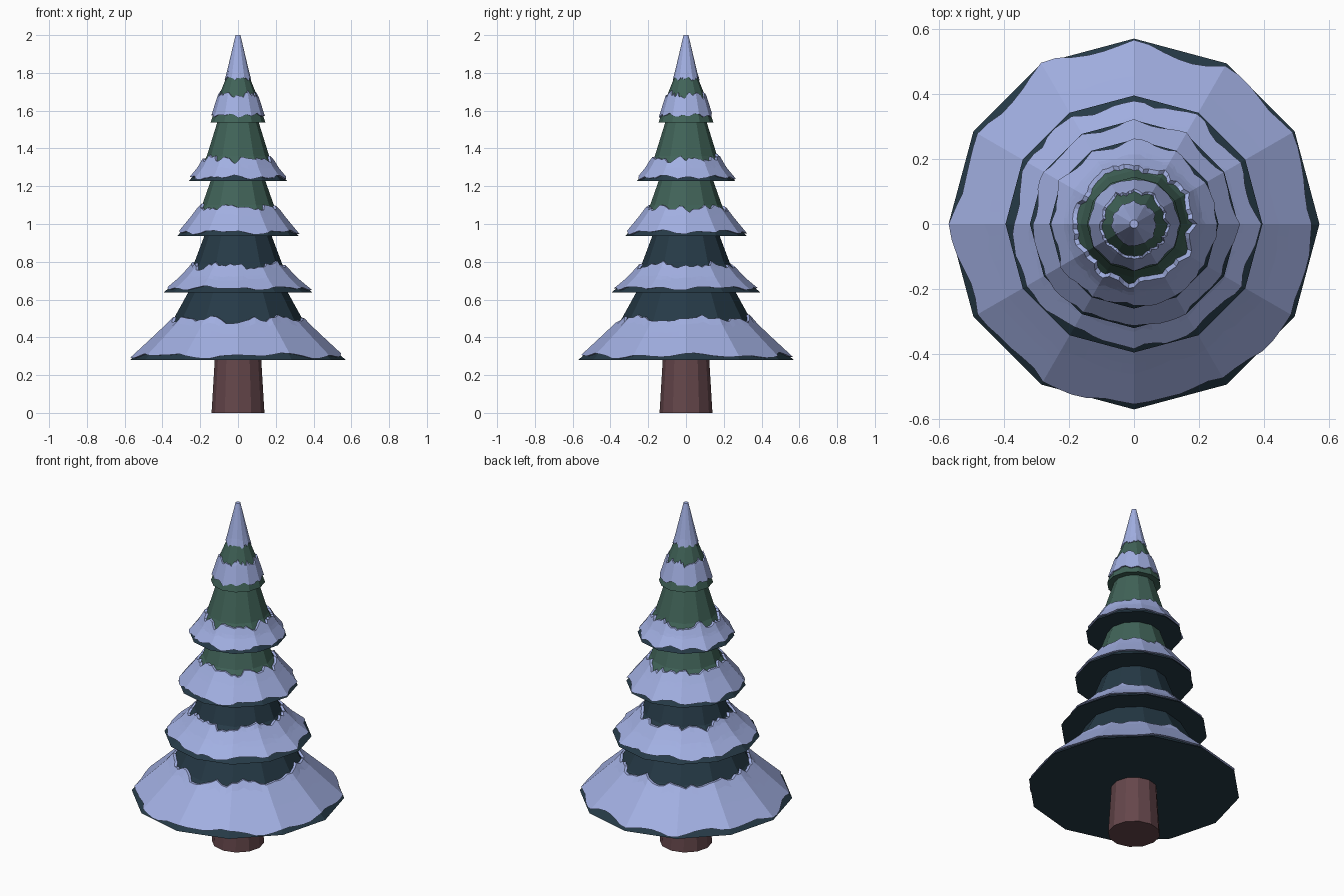
import bpy, math, random

if "Cube" in bpy.data.objects:
    bpy.data.objects.remove(bpy.data.objects["Cube"])
random.seed(4)
SIDES, COLS = 12, 72


def material(name, rgb):
    m = bpy.data.materials.new(name)
    m.diffuse_color = (*rgb, 1)
    m.use_nodes = True
    m.node_tree.nodes["Principled BSDF"].inputs["Base Color"].default_value = m.diffuse_color
    return m


DARK = material("dark pine", (0.019, 0.042, 0.062))
GREEN = material("pine green", (0.052, 0.125, 0.098))
SNOW = material("blue snow", (0.36, 0.43, 0.76))
BARK = material("red bark", (0.13, 0.062, 0.070))


def make_object(name, verts, faces, mats, rule=None):
    mesh = bpy.data.meshes.new(name)
    mesh.from_pydata(verts, [], faces)
    for m in mats:
        mesh.materials.append(m)
    if rule:
        for p in mesh.polygons:
            p.material_index = rule(p)
    mesh.update()
    obj = bpy.data.objects.new(name, mesh)
    bpy.context.collection.objects.link(obj)
    return obj


def lathe(name, profile, mats, rule=None):
    """Closed twelve-sided solid from (radius, height) points, bottom to top."""
    verts = [(r * math.cos(math.tau * i / SIDES), r * math.sin(math.tau * i / SIDES), z)
             for r, z in profile for i in range(SIDES)]
    faces = [(j * SIDES + i, j * SIDES + (i + 1) % SIDES,
              (j + 1) * SIDES + (i + 1) % SIDES, (j + 1) * SIDES + i)
             for j in range(len(profile) - 1) for i in range(SIDES)]
    faces.append(tuple(reversed(range(SIDES))))
    faces.append(tuple(range((len(profile) - 1) * SIDES, len(profile) * SIDES)))
    return make_object(name, verts, faces, mats, rule)


def radius_at(profile, z):
    for (r0, z0), (r1, z1) in zip(profile, profile[1:]):
        if z <= z1:
            return r0 + (r1 - r0) * (z - z0) / (z1 - z0)
    return profile[-1][0]


def ragged(mid, amp, jag):
    """Wavy edge height for each column round the tree."""
    p, q = random.random() * 6, random.random() * 6
    return [mid + amp * (0.6 * math.sin(5 * math.tau * i / COLS + p)
                         + 0.6 * math.sin(11 * math.tau * i / COLS + q))
            + random.uniform(-jag, jag) for i in range(COLS)]


def snow_band(name, profile, low, high, thick):
    """Thin faceted shell lying on a tier between two ragged edges."""
    rows = 6
    ts = [k / rows for k in range(rows + 1)]
    loop = [(t, thick) for t in ts] + [(t, -0.005) for t in reversed(ts)]
    n, verts, faces = len(loop), [], []
    per = COLS // SIDES
    for i in range(COLS):
        # position on the straight side of the twelve-sided ring
        a0 = math.tau * (i // per) / SIDES
        a1, f = a0 + math.tau / SIDES, (i % per) / per
        ux = math.cos(a0) * (1 - f) + math.cos(a1) * f
        uy = math.sin(a0) * (1 - f) + math.sin(a1) * f
        for t, off in loop:
            z = low[i] + (high[i] - low[i]) * t
            r = radius_at(profile, z) + off
            verts.append((r * ux, r * uy, z))
    for i in range(COLS):
        j = (i + 1) % COLS
        for k in range(n):
            m = (k + 1) % n
            faces.append((i * n + k, j * n + k, j * n + m, i * n + m))
    return make_object(name, verts, faces, [SNOW])


# Trunk
lathe("trunk", [(0.14, 0), (0.122, 0.30)], [BARK])

# Branch tiers: profile, low snow edge, high snow edge
tiers = [
    ([(0.570, 0.28), (0.44, 0.40), (0.345, 0.49), (0.265, 0.635), (0.255, 0.655)], 0.303, 0.495),
    ([(0.395, 0.637), (0.30, 0.715), (0.235, 0.785), (0.178, 0.937), (0.17, 0.957)], 0.660, 0.780),
    ([(0.320, 0.937), (0.235, 1.04), (0.19, 1.10), (0.145, 1.227), (0.138, 1.245)], 0.957, 1.085),
    ([(0.260, 1.227), (0.20, 1.30), (0.165, 1.36), (0.110, 1.537), (0.105, 1.555)], 1.247, 1.345),
    ([(0.145, 1.537), (0.10, 1.68), (0.060, 1.78), (0.008, 2.0)], 1.575, 1.685),
]
for i, (profile, low, high) in enumerate(tiers):
    if i < 2:
        mats, rule = [DARK], None
    elif i < 4:
        # dark skirt and underside, green above
        split = profile[1][1]
        mats, rule = [DARK, GREEN], lambda p, s=split: int(p.center.z > s)
    else:
        mats, rule = [GREEN, SNOW], lambda p: int(p.center.z > 1.8)
    lathe(f"branch_tier_{i + 1}", profile, mats, rule)
    low_edge = ragged(low, 0.013 if i == 0 else 0.009, 0.003)
    high_edge = ragged(high, 0.014, 0.011)
    snow_band(f"snow_tier_{i + 1}", profile, low_edge, high_edge, 0.014 if i < 4 else 0.008)

# Snow cap on the tip
snow_band("snow_cap", tiers[-1][0], ragged(1.77, 0.008, 0.006), [2.0] * COLS, 0.005)
